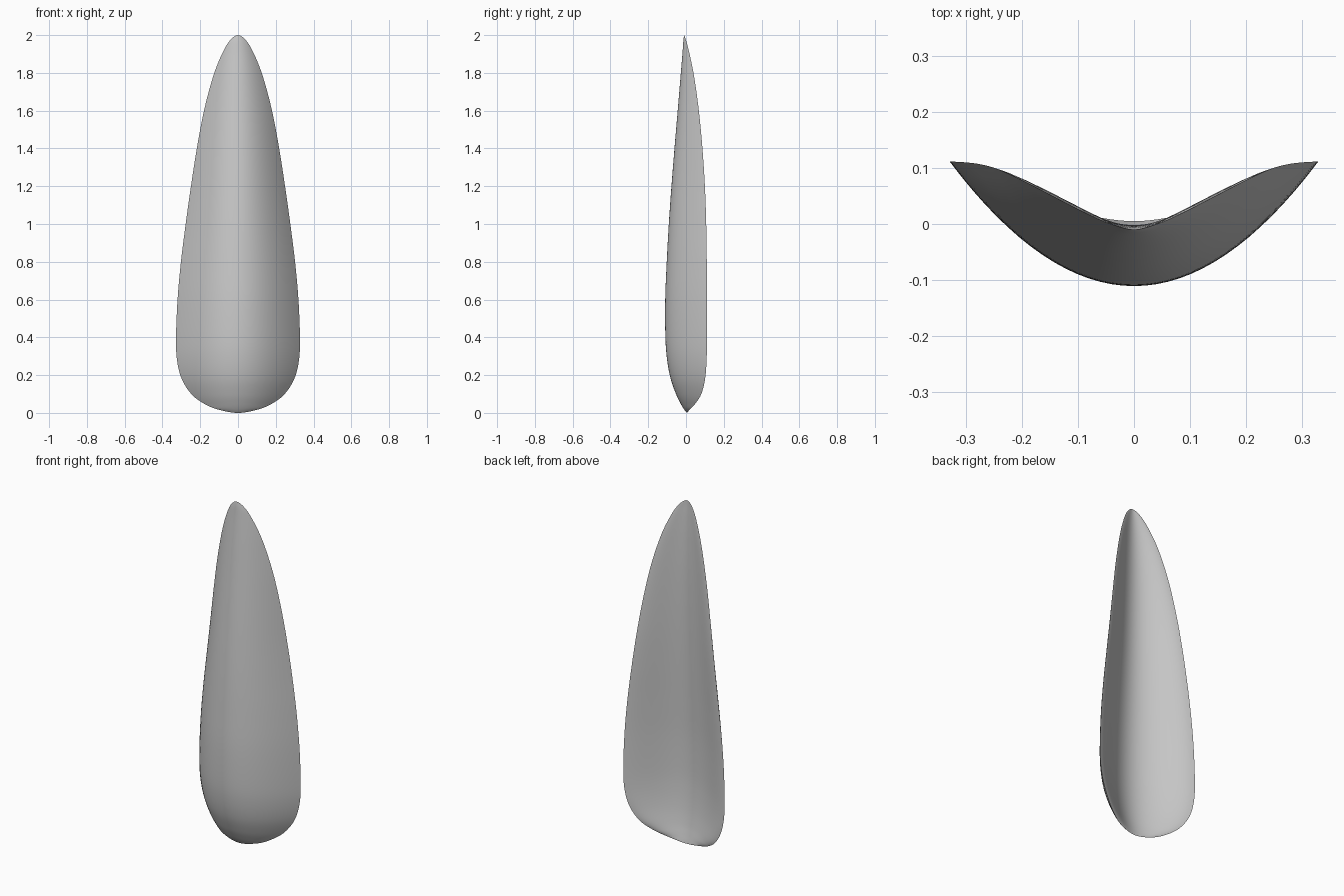
import bpy
import bmesh
from math import radians
from mathutils import Vector

default_cube = bpy.data.objects.get("Cube")
if default_cube:
    bpy.data.objects.remove(default_cube, do_unlink=True)

# Sections from the bottom lip to the tip:
# height, half width, depth of the front ridge, rim and back hollow
SECTIONS = [Vector(row) for row in (
    (0, 0, .005, .005, .005),
    (.018, .106, -.01, .02, .002),
    (.05, .182, -.029, .05, -.005),
    (.1, .247, -.053, .081, -.015),
    (.18, .298, -.081, .101, -.026),
    (.28, .323, -.1, .109, -.034),
    (.4, .328, -.109, .111, -.038),
    (.6, .32, -.11, .111, -.036),
    (.8, .302, -.102, .11, -.028),
    (1, .277, -.091, .107, -.019),
    (1.2, .249, -.077, .1, -.011),
    (1.4, .218, -.061, .087, -.005),
    (1.6, .18, -.044, .068, -.002),
    (1.78, .132, -.029, .043, -.003),
    (1.9, .085, -.019, .019, -.006),
    (1.97, .044, -.014, .001, -.009),
    (2, 0, -.01, -.01, -.01),
)]
STEPS = 6
COLUMNS = 32


def mirrored(section):
    """Same section on the other side, so the outline rounds off at the ends."""
    other = section.copy()
    other[1] = -other[1]
    return other


def smooth_sections(sections):
    """Catmull-Rom interpolation through all sections."""
    points = [mirrored(sections[1])] + sections + [mirrored(sections[-2])]
    for a, b, c, d in zip(points, points[1:], points[2:], points[3:]):
        for step in range(STEPS):
            t = step / STEPS
            yield b + t / 2 * (c - a + t * (2 * a - 5 * b + 4 * c - d
                                            + t * (3 * (b - c) + d - a)))
    yield sections[-1]


def section_loop(section):
    """Closed outline: a bowed front, then a hollow back easing into the rim."""
    height, width, front, rim, back = section
    across = [2 * i / COLUMNS - 1 for i in range(COLUMNS + 1)]
    loop = [(width * u, front + (rim - front) * u * u, height) for u in across]
    for u in reversed(across[1:-1]):
        ease = 1.7 * u ** 2 - .7 * u ** 4
        loop.append((width * u, back + (rim - back) * ease, height))
    return loop


def make_material(name, colour):
    material = bpy.data.materials.new(name)
    material.use_nodes = True
    material.diffuse_color = colour
    shader = next(n for n in material.node_tree.nodes
                  if n.type == "BSDF_PRINCIPLED")
    shader.inputs["Base Color"].default_value = colour
    return material


# Curved body with a sharp rim, lofted through the sections
bm = bmesh.new()
rows = [[bm.verts.new(point) for point in section_loop(section)]
        for section in smooth_sections(SECTIONS)]
for low, high in zip(rows, rows[1:]):
    for i in range(len(low)):
        j = (i + 1) % len(low)
        bm.faces.new((low[i], low[j], high[j], high[i]))

# Close the pointed ends and keep the rim crisp
bmesh.ops.remove_doubles(bm, verts=rows[0] + rows[-1], dist=1e-5)
bmesh.ops.recalc_face_normals(bm, faces=bm.faces)
for face in bm.faces:
    face.smooth = True
for edge in bm.edges:
    edge.smooth = edge.calc_face_angle(0) < radians(50)

mesh = bpy.data.meshes.new("curved_shell")
bm.to_mesh(mesh)
bm.free()
mesh.materials.append(make_material("light_grey", (.6, .6, .6, 1)))
shell = bpy.data.objects.new("curved_shell", mesh)
bpy.context.collection.objects.link(shell)
